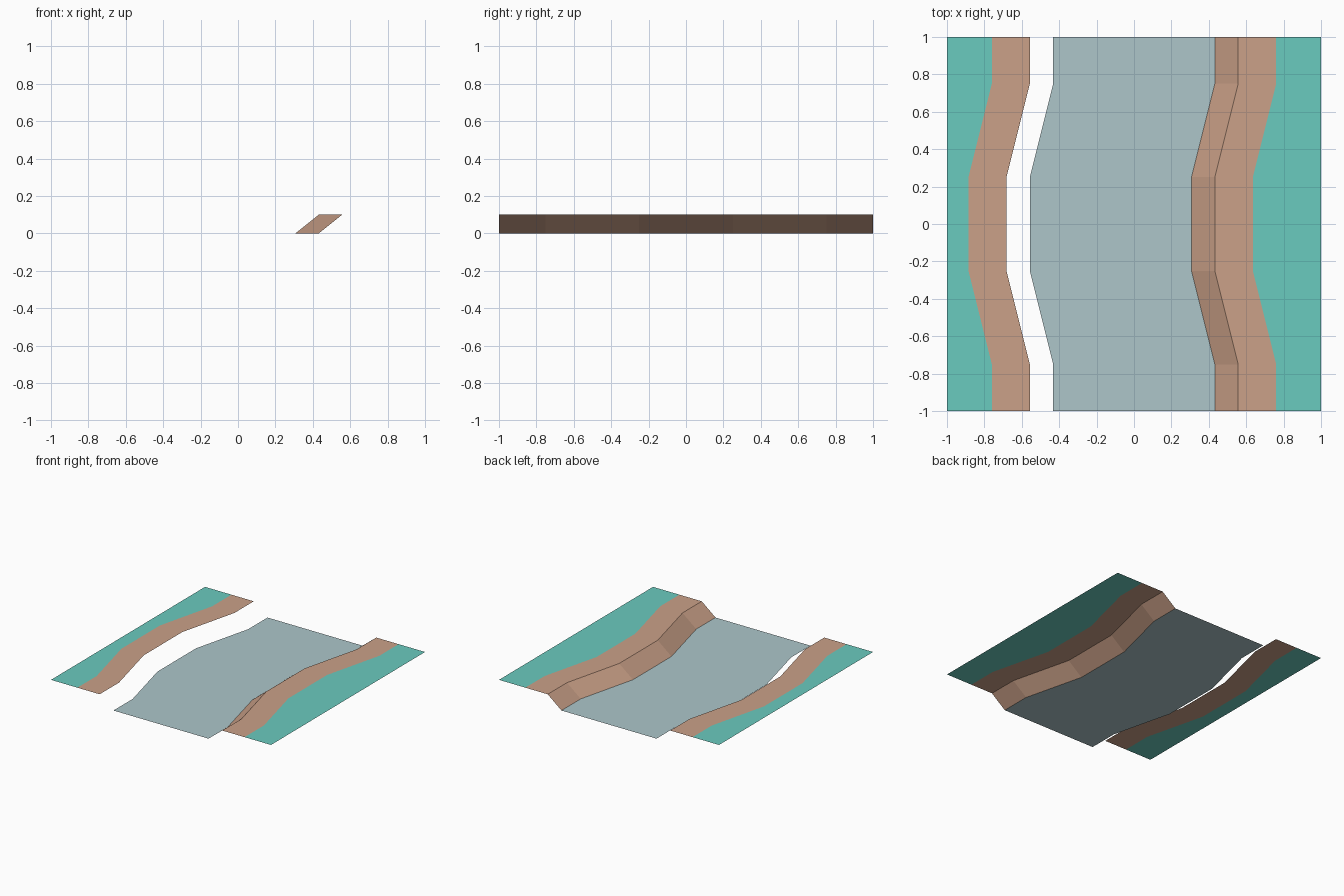
import bpy
import bmesh

if "Cube" in bpy.data.objects:
    bpy.data.objects.remove(bpy.data.objects["Cube"])

BANK_Z = 0.1
BEND = 0.125                                  # sideways shift of the river's middle
STATIONS = [(-1, 0), (-0.75, 0), (-0.25, -BEND), (0.25, -BEND), (0.75, 0), (1, 0)]


def srgb(r, g, b):
    def lin(c):
        c /= 255
        return c / 12.92 if c <= 0.04045 else ((c + 0.055) / 1.055) ** 2.4
    return (lin(r), lin(g), lin(b), 1)


def material(name, rgb):
    mat = bpy.data.materials.new(name)
    mat.diffuse_color = srgb(*rgb)
    mat.use_nodes = True
    mat.node_tree.nodes["Principled BSDF"].inputs["Base Color"].default_value = mat.diffuse_color
    return mat


grass = material("grass green", (106, 203, 191))
earth = material("earth brown", (203, 161, 136))
water = material("water blue", (173, 198, 202))


def ribbon(name, rails, mats):
    """Sheet between rails (x, z, follows_bend), running along y; one material per strip."""
    bm = bmesh.new()
    rows = [[bm.verts.new((x + (shift if bends else 0), y, z)) for y, shift in STATIONS]
            for x, z, bends in rails]
    for i, (a, b) in enumerate(zip(rows, rows[1:])):
        for j in range(len(STATIONS) - 1):
            face = bm.faces.new((a[j], b[j], b[j + 1], a[j + 1]))
            face.material_index = i
    mesh = bpy.data.meshes.new(name)
    bm.to_mesh(mesh)
    bm.free()
    for mat in mats:
        mesh.materials.append(mat)
    obj = bpy.data.objects.new(name, mesh)
    bpy.context.collection.objects.link(obj)
    return obj


# Left bank: grass with an earth verge
ribbon("left_bank", [(-1, BANK_Z, False), (-0.76, BANK_Z, True), (-0.557, BANK_Z, True)],
       [grass, earth])

# River surface
ribbon("river_water", [(-0.432, 0, True), (0.432, 0, True)], [water])

# Right bank: earth slope, earth verge and grass
ribbon("right_bank", [(0.432, 0, True), (0.557, BANK_Z, True),
                      (0.76, BANK_Z, True), (1, BANK_Z, False)],
       [earth, earth, grass])
